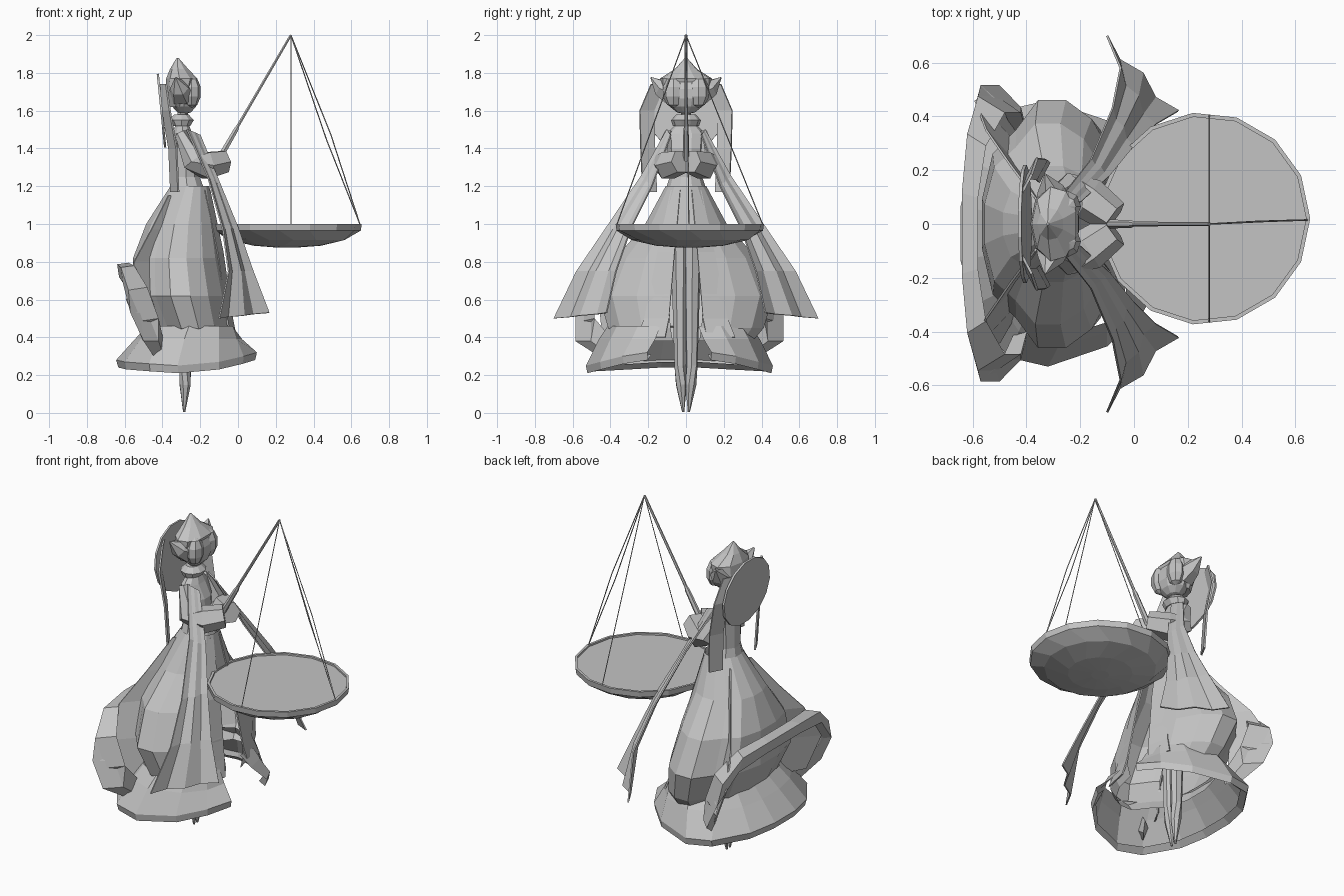
import bpy, bmesh, math
from mathutils import Vector

if "Cube" in bpy.data.objects:
    bpy.data.objects.remove(bpy.data.objects["Cube"])

GREY = 0.55
mat = bpy.data.materials.new("stone_grey")
mat.use_nodes = True
mat.diffuse_color = (GREY, GREY, GREY, 1)
mat.node_tree.nodes["Principled BSDF"].inputs["Base Color"].default_value = (GREY, GREY, GREY, 1)


def finish(name, bm, thick=0.0):
    bmesh.ops.recalc_face_normals(bm, faces=bm.faces)
    me = bpy.data.meshes.new(name)
    bm.to_mesh(me)
    bm.free()
    me.materials.append(mat)
    ob = bpy.data.objects.new(name, me)
    bpy.context.collection.objects.link(ob)
    if thick:
        mod = ob.modifiers.new("thickness", "SOLIDIFY")
        mod.thickness = thick
        mod.offset = 0
    return ob


def grid(name, rows, closed=False, caps=False, skip=None, thick=0.0):
    """Skin rows of points; skip(row, column) leaves a gap."""
    bm = bmesh.new()
    vs = [[bm.verts.new(p) for p in r] for r in rows]
    n = len(rows[0])
    for i in range(len(rows) - 1):
        for j in range(n if closed else n - 1):
            if not (skip and skip(i, j)):
                k = (j + 1) % n
                bm.faces.new((vs[i][j], vs[i][k], vs[i + 1][k], vs[i + 1][j]))
    if caps:
        bm.faces.new(vs[0])
        bm.faces.new(vs[-1])
    return finish(name, bm, thick)


def loft(name, rings, n=12, pinched=(), **kw):
    """Stack of ellipses (z, back x, front x, half width); pinched columns form grooves."""
    rows = []
    for i, (z, x0, x1, w) in enumerate(rings):
        row = []
        for j in range(n):
            a = 2 * math.pi * (j + 0.5) / n
            r = 0.9 if i and j in pinched else 1
            row.append(((x0 + x1) / 2 + (x1 - x0) / 2 * math.cos(a) * r,
                        w * math.sin(a) * r, z))
        rows.append(row)
    return grid(name, rows, closed=True, **kw)


def rod(name, pts, radii, n=6):
    rows = []
    pts = [Vector(p) for p in pts]
    for i, p in enumerate(pts):
        d = pts[min(i + 1, len(pts) - 1)] - pts[max(i - 1, 0)]
        q = d.to_track_quat("Z", "Y")
        rows.append([p + q @ Vector((math.cos(2 * math.pi * j / n),
                                     math.sin(2 * math.pi * j / n), 0)) * radii[i]
                     for j in range(n)])
    return grid(name, rows, closed=True, caps=True)


def ball(name, centre, size, u=10, v=7):
    bm = bmesh.new()
    bmesh.ops.create_uvsphere(bm, u_segments=u, v_segments=v, radius=1)
    for p in bm.verts:
        p.co = [c + a * s for a, s, c in zip(p.co, size, centre)]
    return finish(name, bm)


# Weighing pan: faceted bowl, raised rim, flat top
PX, PY = 0.26, 0.02


def pan_ring(r, z, turn=0.0, n=15):
    return [(PX + r * math.cos(2 * math.pi * (j + turn) / n),
             PY + r * math.sin(2 * math.pi * (j + turn) / n), z) for j in range(n)]


grid("weighing_pan", [pan_ring(0.38, 0.99), pan_ring(0.38, 1.0), pan_ring(0.395, 1.0),
                      pan_ring(0.39, 0.965), pan_ring(0.31, 0.915, 0.5), pan_ring(0.18, 0.885),
                      pan_ring(0.05, 0.875, 0.5)], closed=True, caps=True)

# Strings and pole
TOP = (0.28, 0, 2.0)
for name, end in (("left_string", (0.28, 0.405, 1)), ("right_string", (0.28, -0.365, 1))):
    rod(name, (TOP, end), (0.003, 0.003), 4)
for name, bow in (("front_string_outer", 0.012), ("front_string_inner", -0.012)):
    rod(name, (TOP, (0.48 + bow, 0.01, 1.46 + bow), (0.645, 0.015, 1)), (0.003,) * 3, 4)
rod("pole", ((-0.12, 0, 1.31), (-0.01, 0, 1.5), (0, 0, 1.52), TOP), (0.018, 0.014, 0.009, 0.007))

# Head, pointed hair and side tufts
ball("head", (-0.285, 0, 1.69), (0.085, 0.11, 0.11))
loft("hair", [(1.62, -0.38, -0.26, 0.08), (1.7, -0.385, -0.23, 0.14), (1.77, -0.38, -0.21, 0.14),
              (1.82, -0.36, -0.26, 0.06), (1.88, -0.325, -0.315, 0.005)], n=9, caps=True)
for s, side in ((1, "left"), (-1, "right")):
    rod(side + "_tuft", ((-0.3, s * 0.07, 1.69), (-0.31, s * 0.13, 1.72), (-0.33, s * 0.185, 1.775)),
        (0.07, 0.05, 0.004))
    ball(side + "_hair_lock", (-0.245, s * 0.065, 1.7), (0.05, 0.06, 0.085), 8, 5)

# Neck, collar and bodice
loft("neck", [(1.5, -0.33, -0.27, 0.03), (1.62, -0.32, -0.26, 0.03)], n=8, caps=True)
loft("collar", [(1.52, -0.35, -0.25, 0.07), (1.55, -0.37, -0.23, 0.08), (1.58, -0.34, -0.26, 0.05)],
     n=10, caps=True)
loft("bodice", [(1.15, -0.37, -0.16, 0.12), (1.25, -0.35, -0.2, 0.085), (1.4, -0.35, -0.2, 0.095),
                (1.48, -0.35, -0.24, 0.1), (1.53, -0.33, -0.26, 0.05)], n=10, caps=True)

# Back disc
bm = bmesh.new()
bm.faces.new([bm.verts.new((-0.405 - 0.02 * math.sin(a), 0.22 * math.cos(a), 1.6 + 0.2 * math.sin(a)))
              for a in [2 * math.pi * k / 14 for k in range(14)]])
finish("back_disc", bm, 0.012)

for s, side in ((1, "left"), (-1, "right")):
    # Hanging hair ribbons
    path = ((-0.4, 0.15, 1.74), (-0.38, 0.21, 1.6), (-0.345, 0.205, 1.4), (-0.335, 0.195, 1.17))
    grid(side + "_hair_ribbon", [[(x - 0.02, s * (y - 0.04), z), (x + 0.02, s * (y + 0.035), z)]
                                 for x, y, z in path], thick=0.01)
    # Arms and hands
    rod(side + "_arm", ((-0.3, s * 0.08, 1.48), (-0.24, s * 0.13, 1.33), (-0.17, s * 0.095, 1.31),
                        (-0.075, s * 0.025, 1.33)), (0.035, 0.06, 0.08, 0.065))
    # Long draped sleeves
    outer = ((-0.27, 0.1, 1.5), (-0.16, 0.24, 1.25), (-0.08, 0.43, 0.97), (-0.05, 0.58, 0.75), (-0.1, 0.7, 0.5))
    inner = ((-0.2, 0.08, 1.47), (-0.09, 0.18, 1.2), (0, 0.29, 0.98), (0.08, 0.37, 0.75), (0.165, 0.42, 0.53))
    rows = []
    for i, (o, q) in enumerate(zip(outer, inner)):
        row = []
        for k in range(5):
            p = Vector(o).lerp(Vector(q), k / 4)
            fold = 0.005 * i * (k % 2)
            row.append((p.x - fold, s * (p.y - fold), p.z))
        rows.append(row)
    grid(side + "_sleeve", rows, thick=0.008)
    # Legs down to pointed toes
    rod(side + "_leg", ((-0.28, s * 0.035, 1.0), (-0.28, s * 0.03, 0.25), (-0.28, s * 0.025, 0.15),
                        (-0.285, s * 0.015, 0.005)), (0.05, 0.032, 0.03, 0.006), 7)
    # Front ribbons beside the opening
    grid(side + "_front_panel", [[(x, s * y, z), (x - 0.03, s * (y + w), z)] for x, y, z, w in (
        (-0.15, 0.03, 1.18, 0.05), (-0.08, 0.06, 0.85, 0.09), (-0.03, 0.09, 0.5, 0.13),
        (-0.01, 0.11, 0.4, 0.15))], thick=0.008)
    # Pleats running from the waist out to the sash
    grid(side + "_side_pleat", [[(x, s * y, z), (x2, s * y2, z)] for x, y, z, x2, y2 in (
        (-0.37, 0.1, 1.15, -0.33, 0.06), (-0.46, 0.22, 0.97, -0.38, 0.14), (-0.55, 0.35, 0.8, -0.42, 0.2),
        (-0.59, 0.46, 0.6, -0.44, 0.3), (-0.5, 0.44, 0.38, -0.42, 0.3))], thick=0.008)

# Overskirt with grooved lobes, open at the front
N = 16
loft("overskirt", [(1.2, -0.36, -0.15, 0.11), (1.0, -0.49, -0.11, 0.22), (0.82, -0.56, -0.08, 0.38),
                   (0.62, -0.57, -0.04, 0.47), (0.45, -0.49, -0.02, 0.42), (0.38, -0.45, -0.03, 0.36)],
     n=N, pinched=(5, 10), skip=lambda i, j: j == N - 1 and i > 0)

# Flared hem: a U around the back, cut square at the front
SHIFT = -0.035
flare = ((0.1, 0.17, 0.28, -0.03, 0.1), (0.03, 0.3, 0.26, -0.03, 0.22), (-0.1, 0.42, 0.23, -0.1, 0.33),
         (-0.32, 0.495, 0.21, -0.26, 0.38), (-0.47, 0.46, 0.22, -0.4, 0.3),
         (-0.6, 0.27, 0.23, -0.46, 0.2), (-0.645, 0.1, 0.24, -0.48, 0.07))
sweep = [(1,) + p for p in flare] + [(-1,) + p for p in reversed(flare)]


def hem_row(out, zf):
    """Row between the upper edge (out = 0) and the flared edge (out = 1)."""
    return [(x * out + tx * (1 - out), s * (y * out + ty * (1 - out)) + SHIFT, zf(z))
            for s, x, y, z, tx, ty in sweep]


grid("hem", [hem_row(0, lambda z: 0.46), hem_row(0.4, lambda z: 0.39), hem_row(1, lambda z: z + 0.04),
             hem_row(0.93, lambda z: z), hem_row(0.7, lambda z: z + 0.03)])

# Wide sash arching around the back
half = ((-0.44, 0.38, 0.34, 0.05), (-0.5, 0.51, 0.46, 0.08), (-0.57, 0.51, 0.62, 0.09),
        (-0.61, 0.37, 0.75, 0.06), (-0.63, 0.15, 0.77, 0.05))
sash = [(x, -y, z, w) for x, y, z, w in half] + list(reversed(half))
grid("back_sash", [[(x - 0.01, y + SHIFT, z + w / 3), (x + w, y * 0.88 + SHIFT, z + w / 2),
                    (x + w, y * 0.92 + SHIFT, z - w), (x, y * 1.08 + SHIFT, z - w)]
                   for x, y, z, w in sash], closed=True, caps=True)
